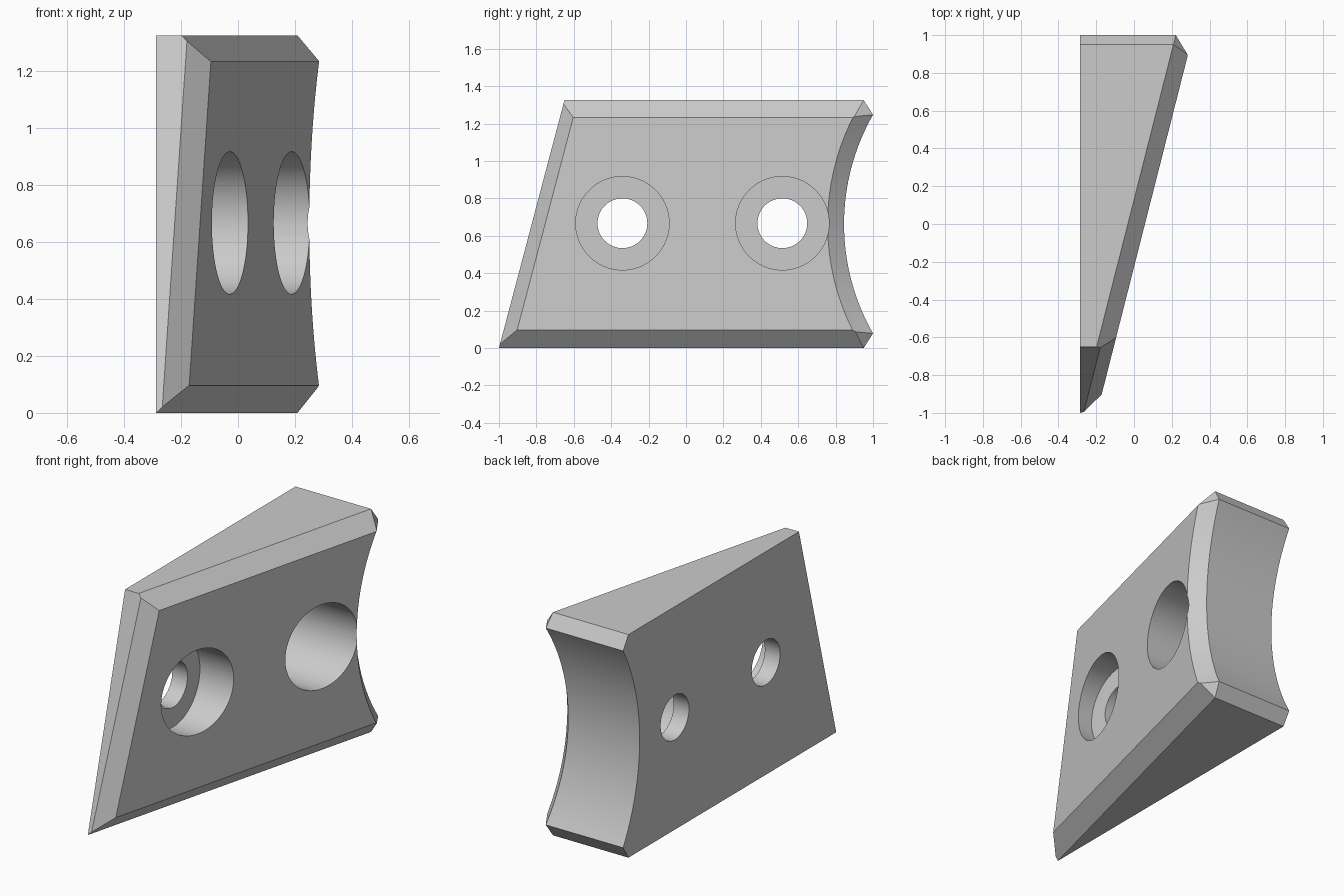
import bpy, bmesh, math
from mathutils import Vector

cube = bpy.data.objects.get("Cube")
if cube:
    bpy.data.objects.remove(cube, do_unlink=True)

SLOPE = 0.254      # slant of the broad face, x per y
BACK = -0.287      # flat mounting side
HEIGHT = 1.325
MID = HEIGHT / 2
FACE, BEVEL = 0.058, -0.0325   # slanted face and bevel start, as x - SLOPE * y

grey = bpy.data.materials.new("light grey")
grey.use_nodes = True
colour = (0.6, 0.6, 0.6, 1)
grey.diffuse_color = colour
grey.node_tree.nodes["Principled BSDF"].inputs["Base Color"].default_value = colour


def add_object(name, bm):
    bmesh.ops.recalc_face_normals(bm, faces=bm.faces)
    mesh = bpy.data.meshes.new(name)
    bm.to_mesh(mesh)
    bm.free()
    mesh.materials.append(grey)
    obj = bpy.data.objects.new(name, mesh)
    bpy.context.collection.objects.link(obj)
    return obj


def slant(u, y, z):
    return Vector((u + SLOPE * y, y, z))


def slice_off(bm, a, b, c):
    """Cut by the plane through three points, dropping the +x side."""
    normal = (b - a).cross(c - a).normalized()
    if normal.x < 0:
        normal = -normal
    geom = bm.verts[:] + bm.edges[:] + bm.faces[:]
    cut = bmesh.ops.bisect_plane(bm, geom=geom, dist=1e-6, plane_co=a,
                                 plane_no=normal, clear_outer=True)
    edges = [e for e in cut["geom_cut"] if isinstance(e, bmesh.types.BMEdge)]
    bmesh.ops.edgeloop_fill(bm, edges=edges)


def lathe(name, rings, y0, z0, shear, sides):
    """Stepped round cutter along x from (x, radius) rings."""
    bm = bmesh.new()
    loops = []
    for x, r in rings:
        loop = []
        for i in range(sides):
            t = 2 * math.pi * i / sides
            y, z = y0 + r * math.cos(t), z0 + r * math.sin(t)
            loop.append(bm.verts.new((x + shear * y, y, z)))
        loops.append(loop)
    for a, b in zip(loops, loops[1:]):
        for i in range(sides):
            j = (i + 1) % sides
            bm.faces.new((a[i], a[j], b[j], b[i]))
    bm.faces.new(loops[0])
    bm.faces.new(loops[-1])
    cutter = add_object(name, bm)
    cutter.hide_render = True
    return cutter


# Side profile drawn out along x
bm = bmesh.new()
profile = [(-1, 0), (0.95, 0), (1.05, 0.156), (1.05, HEIGHT - 0.156),
           (0.95, HEIGHT), (-0.65, HEIGHT)]
side = bm.faces.new([bm.verts.new((BACK, y, z)) for y, z in profile])
grown = bmesh.ops.extrude_face_region(bm, geom=[side])["geom"]
bmesh.ops.translate(bm, vec=(1, 0, 0),
                    verts=[v for v in grown if isinstance(v, bmesh.types.BMVert)])

# Slanted face, then the bevels around it
slice_off(bm, slant(FACE, 0, 0), slant(FACE, 1, 0), slant(FACE, 0, 1))
for edge, inner in ((0, 0.097), (HEIGHT, HEIGHT - 0.092)):
    slice_off(bm, slant(BEVEL, 0, edge), slant(BEVEL, 1, edge), slant(FACE, 0, inner))
slice_off(bm, Vector((-0.18, -0.657, 1.30)), Vector((-0.265, -0.993, 0.025)),
          Vector((-0.092, -0.6, 1.235)))
for edge, sign in ((0, 1), (HEIGHT, -1)):
    slice_off(bm, slant(BEVEL, 0.95, edge), slant(BEVEL, 1.0, edge + sign * 0.078),
              slant(FACE, 0.9, edge + sign * 0.097))
block = add_object("wedge_block", bm)

# Concave end with its bevel, and two counterbored screw holes
cutters = [lathe("end_curve", [(-1.5, 1.18), (BEVEL, 1.18), (FACE, 1.268), (0.2, 1.4)],
                 2.025, MID, SLOPE, 192)]
for y in (-0.34, 0.515):
    cutters.append(lathe("screw_hole", [(-0.6, 0.133), (-0.187, 0.133),
                                        (-0.187, 0.25), (0.7, 0.25)], y, 0.667, 0, 64))

bpy.ops.object.select_all(action="DESELECT")
bpy.context.view_layer.objects.active = block
block.select_set(True)
for cutter in cutters:
    mod = block.modifiers.new("cut", "BOOLEAN")
    mod.operation = "DIFFERENCE"
    mod.solver = "EXACT"
    mod.object = cutter
    bpy.ops.object.modifier_apply(modifier=mod.name)
    bpy.data.objects.remove(cutter, do_unlink=True)
bpy.ops.object.shade_smooth_by_angle(angle=math.radians(20))
